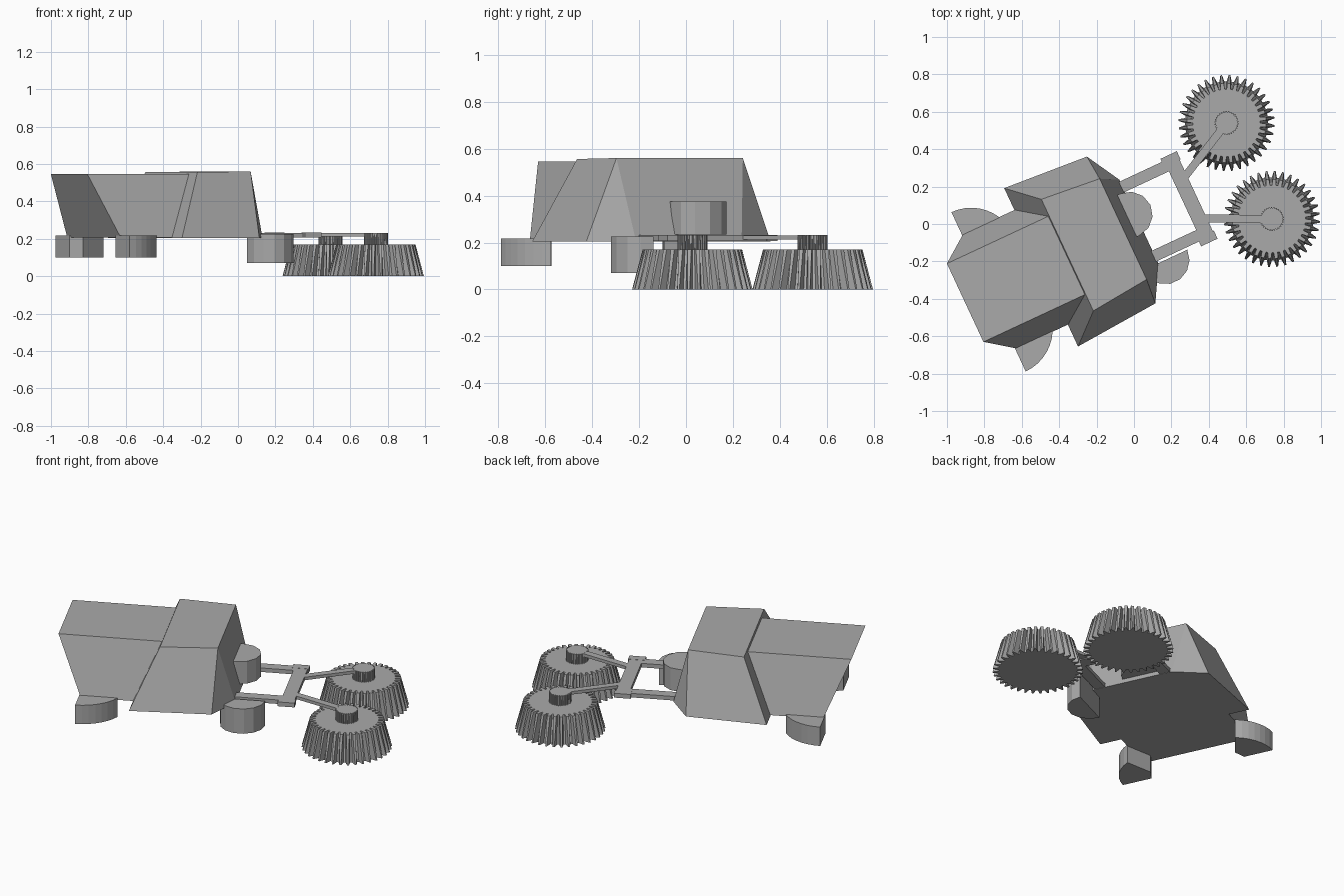
import bpy, bmesh
from math import cos, sin, pi, radians, atan2, hypot

if "Cube" in bpy.data.objects:
    bpy.data.objects.remove(bpy.data.objects["Cube"])

HEADING = radians(25)          # the vehicle stands turned on the ground

grey = bpy.data.materials.new("plain_grey")
grey.use_nodes = True
COLOUR = (0.4, 0.4, 0.4, 1)
grey.diffuse_color = COLOUR
grey.node_tree.nodes["Principled BSDF"].inputs["Base Color"].default_value = COLOUR


def finish(name, bm, turn=HEADING, place=(0, 0, 0)):
    bmesh.ops.recalc_face_normals(bm, faces=bm.faces)
    mesh = bpy.data.meshes.new(name)
    bm.to_mesh(mesh)
    bm.free()
    mesh.materials.append(grey)
    ob = bpy.data.objects.new(name, mesh)
    ob.rotation_euler.z = turn
    ob.location = place
    bpy.context.collection.objects.link(ob)
    return ob


def hull(name, points):
    """Convex solid round a few corner points."""
    bm = bmesh.new()
    for p in points:
        bm.verts.new(p)
    out = bmesh.ops.convex_hull(bm, input=bm.verts)
    inside = [v for v in out["geom_interior"] if isinstance(v, bmesh.types.BMVert)]
    bmesh.ops.delete(bm, geom=inside, context="VERTS")
    bmesh.ops.dissolve_limit(bm, angle_limit=radians(3), verts=bm.verts, edges=bm.edges)
    return finish(name, bm)


def prism(name, outline, low, high):
    return hull(name, [(x, y, z) for x, y in outline for z in (low, high)])


def box(name, x0, x1, y0, y1, low, high):
    return prism(name, [(x0, y0), (x1, y0), (x1, y1), (x0, y1)], low, high)


def arc(cx, cy, r, start, end, steps):
    turns = [radians(start + (end - start) * i / steps) for i in range(steps + 1)]
    return [(cx + r * cos(a), cy + r * sin(a)) for a in turns]


def both(points):
    return [(x, side * y, z) for x, y, z in points for side in (1, -1)]


def toothed_cone(name, centre, teeth, low, high):
    """Solid toothed ring; low and high are (z, root radius, tip radius)."""
    bm = bmesh.new()
    rings = []
    for (z, root, tip), steps in ((low, (0, .3, .55, .75)), (high, (0, .3, .42, .88))):
        ring = []
        for i in range(teeth):
            for step, r in zip(steps, (root, root, tip, tip)):
                a = 2 * pi * (i + step) / teeth
                ring.append(bm.verts.new((r * cos(a), r * sin(a), z)))
        rings.append(ring)
    bottom, top = rings
    for i in range(len(top)):
        j = (i + 1) % len(top)
        bm.faces.new((bottom[i], bottom[j], top[j], top[i]))
    bm.faces.new(bottom[::-1])
    bm.faces.new(top)
    return finish(name, bm, 0, (*centre, 0))


# Cab: tapered, with clipped lower front corners
hull("cab", both([
    (-.548, .467, .205), (-.076, .433, .205), (.029, .248, .205),
    (-.393, .329, .556), (-.064, .297, .56)]))

# Rear hopper, overhanging at the back
hull("hopper", both([
    (-.85, .338, .208), (-.5, .338, .208), (-.996, .231, .545), (-.35, .231, .545)]))

# Rear wheels
for label, side in (("left", 1), ("right", -1)):
    outline = [(-.858, .29), (-.79, .265)] + arc(-.858, .22, .25, 28, 90, 7)
    prism("rear_wheel_" + label, [(x, side * y) for x, y in outline], .1, .218)

# Front wheels, one raised and one lowered
prism("front_wheel_left", [(-.07, .177), (-.07, -.067)] + arc(0, .055, .123, -90, 90, 6),
      .235, .375)
prism("front_wheel_right", arc(.07, -.245, .13, 180, 360, 7), .07, .225)

# Front frame: two arms and a cross bar with wider ends
for label, y in (("left", .207), ("right", -.201)):
    box("frame_arm_" + label, -.03, .3, y - .031, y + .031, .207, .232)
    end = .232 if y > 0 else -.236
    box("bar_end_" + label, .275, .372, end - .024, end + .024, .206, .233)
box("cross_bar", .288, .366, -.23, .23, .207, .232)

# Swing arms and the rotary brushes they carry
for label, start, hub in (("left", (.27, .25), (.495, .54)),
                          ("right", (.38, .03), (.737, .027))):
    dx, dy = hub[0] - start[0], hub[1] - start[1]
    arm = box("swing_arm_" + label, 0, hypot(dx, dy), -.021, .021, .212, .231)
    arm.location = (*start, 0)
    arm.rotation_euler.z = atan2(dy, dx)
    toothed_cone("brush_" + label, hub, 36, (0, .222, .257), (.17, .18, .212))
    toothed_cone("brush_hub_" + label, hub, 30, (.165, .058, .064), (.232, .058, .064))
